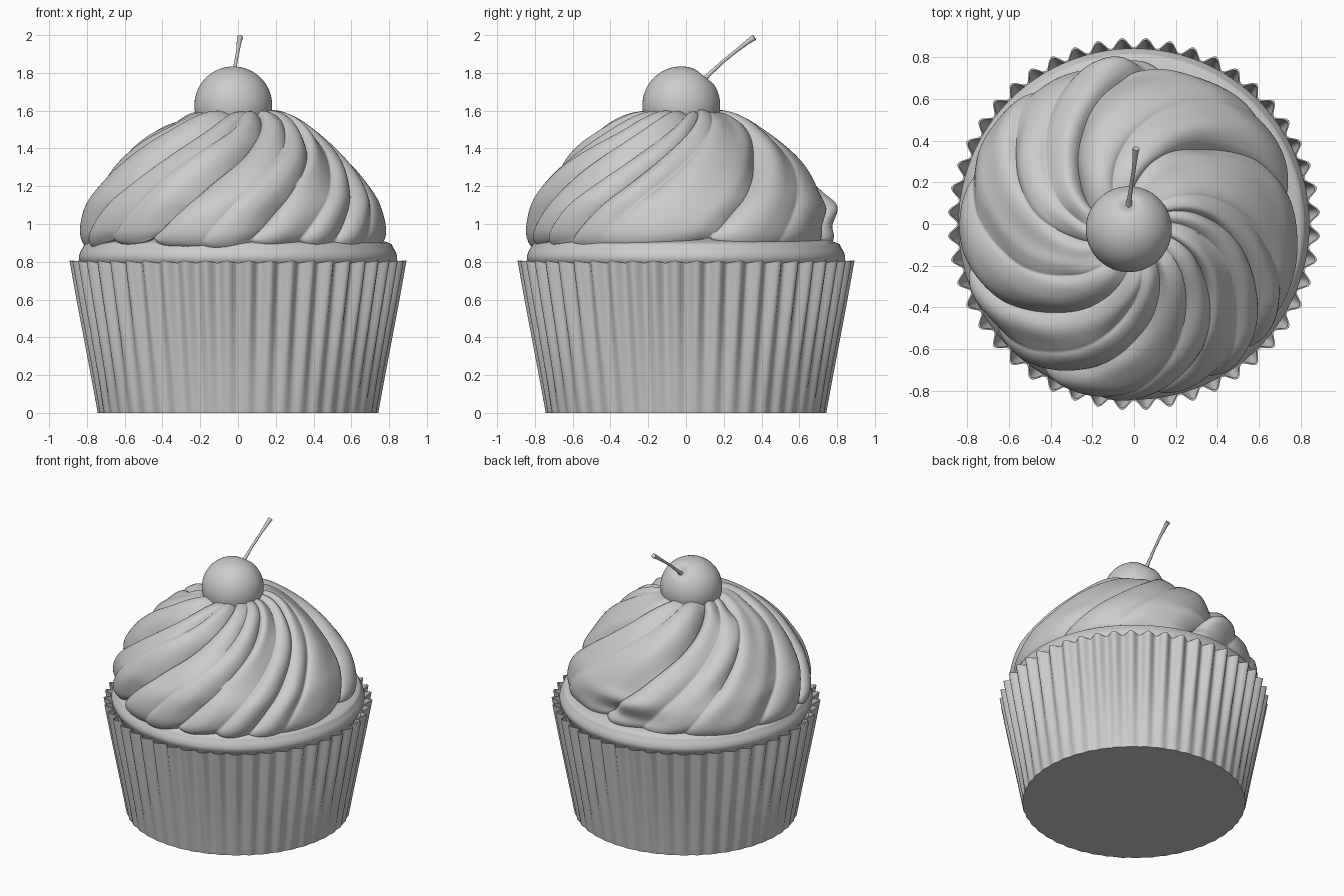
import bpy, bmesh
from math import sin, cos, pi, tau, radians, exp
from mathutils import Vector, noise

if "Cube" in bpy.data.objects:
    bpy.data.objects.remove(bpy.data.objects["Cube"])


def finish(obj, angle=40):
    bpy.ops.object.select_all(action='DESELECT')
    obj.select_set(True)
    bpy.context.view_layer.objects.active = obj
    bpy.ops.object.shade_smooth_by_angle(angle=radians(angle))


def rings(name, rows, sides, point, cap_start=False, cap_end=False, angle=40):
    """Skin of closed rings; point(row, angle) gives each position."""
    bm = bmesh.new()
    grid = [[bm.verts.new(point(i, tau * j / sides)) for j in range(sides)]
            for i in range(rows)]
    for a, b in zip(grid, grid[1:]):
        for j in range(sides):
            k = (j + 1) % sides
            bm.faces.new((a[j], a[k], b[k], b[j]))
    if cap_start:
        bm.faces.new(grid[0][::-1])
    if cap_end:
        bm.faces.new(grid[-1])
    mesh = bpy.data.meshes.new(name)
    bm.to_mesh(mesh)
    bm.free()
    obj = bpy.data.objects.new(name, mesh)
    bpy.context.collection.objects.link(obj)
    finish(obj, angle)
    return obj


def smooth_path(pts, steps):
    """Catmull-Rom curve through 2D points."""
    p = [Vector(q) for q in [pts[0]] + pts + [pts[-1]]]
    out = []
    for a, b, c, d in zip(p, p[1:], p[2:], p[3:]):
        for k in range(steps):
            t = k / steps
            out.append(0.5 * (2 * b + (c - a) * t + (2 * a - 5 * b + 4 * c - d) * t * t
                              + (3 * b - a - 3 * c + d) * t ** 3))
    return out + [p[-1]]


# Pleated paper wrapper: outer wall, rim and inner wall (radius, z, pleat depth)
PLEATS = 48
wall = [(0.741, 0, 0.003), (0.772, 0.2, 0.009), (0.805, 0.4, 0.014), (0.838, 0.6, 0.019),
        (0.870, 0.8, 0.024), (0.861, 0.8, 0.024), (0.80, 0.5, 0.016)]


def wrapper_point(i, a):
    r, z, d = wall[i]
    w = -cos(PLEATS * a)
    r += d * w
    if z == 0.8:
        z += 0.006 * w
    return (r * cos(a), r * sin(a), z)


rings("wrapper", len(wall), PLEATS * 8, wrapper_point, cap_start=True, angle=75)

# Cake top bulging over the rim
cake = smooth_path([(0.75, 0.6), (0.795, 0.72), (0.828, 0.785), (0.842, 0.825), (0.825, 0.87),
                    (0.785, 0.905), (0.6, 0.93), (0.02, 0.95)], 5)
rings("cake", len(cake), 128,
      lambda i, a: (cake[i].x * cos(a), cake[i].x * sin(a), cake[i].y), cap_end=True)

# Swirled frosting: dome profile cut by twisting grooves
dome = smooth_path([(0.66, 0.91), (0.75, 0.88), (0.79, 0.895), (0.81, 0.95), (0.80, 1.03),
                    (0.768, 1.12), (0.708, 1.21), (0.63, 1.31), (0.535, 1.405), (0.43, 1.49),
                    (0.34, 1.55), (0.25, 1.585), (0.15, 1.59), (0.02, 1.59)], 7)
arc = [0.0]
for p, q in zip(dome, dome[1:]):
    arc.append(arc[-1] + (q - p).length)
# groove angle at the base, depth of the groove
grooves = [(12, 0.06), (40, 0.04), (78, 0.07), (101, 0.035), (122, 0.055), (160, 0.045),
           (192, 0.055), (214, 0.04), (236, 0.06), (258, 0.03), (277, 0.05), (297, 0.035),
           (313, 0.045), (329, 0.035)]


def ridge_drop(deg):
    """Depth below the ridge crest: rounded ridges with soft grooves between."""
    for k, (g, depth) in enumerate(grooves):
        h, depth2 = grooves[(k + 1) % len(grooves)]
        span = (h - g) % 360
        off = (deg - g) % 360
        if off < span:
            u = off / span
            height = max(0, sin(pi * u ** 0.75)) ** 0.85
            return (depth * (1 - u) + depth2 * u) * (1 - height)
    return 0


def frosting_point(i, base):
    # mesh columns follow the swirl, so the grooves run along the edges
    p = dome[i]
    t = (dome[min(i + 1, len(dome) - 1)] - dome[max(i - 1, 0)]).normalized()
    n = Vector((t.y, -t.x))
    s = arc[i]
    a = base + 1.3 * max(s - 0.15, 0) ** 1.15
    turn = a % tau
    fade = 0.45 + 0.55 * min(1, s / 0.35)
    fade *= min(1, max(0, (p.x - 0.08) / 0.3))
    ring = Vector((cos(base), sin(base), 0))
    vary = 0.85 + 0.9 * noise.noise(ring * 2.2 + Vector((0, 5, s * 3)))
    d = 0.008 - ridge_drop(base * 180 / pi) * fade * max(0.2, min(1.3, vary))
    # soft folds running along the swirl
    d += 0.035 * noise.noise(ring * 2.6 + Vector((3.1, 1.7, 0.4 + s * 1.8))) * fade
    # hollow beside the cherry on the left
    d -= 0.03 * exp(-((turn - pi) / 0.35) ** 2 - ((p.x - 0.3) / 0.09) ** 2)
    # ruffled lip at the back
    back = exp(-((turn - pi * 0.5) / 0.3) ** 2) * min(1, s / 0.2)
    d += back * (0.03 * exp(-((p.y - 1.08) / 0.05) ** 2)
                 - 0.025 * exp(-((p.y - 0.98) / 0.05) ** 2))
    q = p + n * d
    low = max(0, 1 - s / 0.4)
    z = q.y + low * (0.008 * sin(5 * base + 1) + 0.006 * sin(9 * base))
    return (-0.02 + q.x * cos(a), -0.03 + q.x * sin(a), z)


rings("frosting", len(dome), 420, frosting_point, cap_end=True, angle=80)

# Cherry with a small dimple where the stem enters
centre = Vector((-0.025, -0.025, 1.628))
axis = Vector((0.0, 0.62, 0.78)).normalized()
bpy.ops.mesh.primitive_uv_sphere_add(segments=64, ring_count=40, radius=0.206, location=centre)
cherry = bpy.context.object
cherry.name = "cherry"
cherry.rotation_euler = axis.to_track_quat('Z', 'Y').to_euler()
for v in cherry.data.vertices:
    if v.co.z > 0:
        v.co.z -= 0.03 * exp(-(v.co.xy.length / 0.035) ** 2)
finish(cherry)

# Cherry stem, flared at its tip
curve = bpy.data.curves.new("cherry_stem", 'CURVE')
curve.dimensions = '3D'
curve.bevel_depth = 0.011
curve.bevel_resolution = 4
curve.use_fill_caps = True
path = [(-0.025, 0.085, 1.755, 1.6), (-0.022, 0.12, 1.79, 1.0), (-0.012, 0.19, 1.855, 0.8),
        (0.0, 0.27, 1.92, 0.85), (0.007, 0.335, 1.97, 1.2), (0.010, 0.362, 1.988, 1.5)]
spline = curve.splines.new('POLY')
spline.points.add(len(path) - 1)
for pt, (x, y, z, r) in zip(spline.points, path):
    pt.co = (x, y, z, 1)
    pt.radius = r
spline.use_smooth = True
bpy.context.collection.objects.link(bpy.data.objects.new("cherry_stem", curve))
